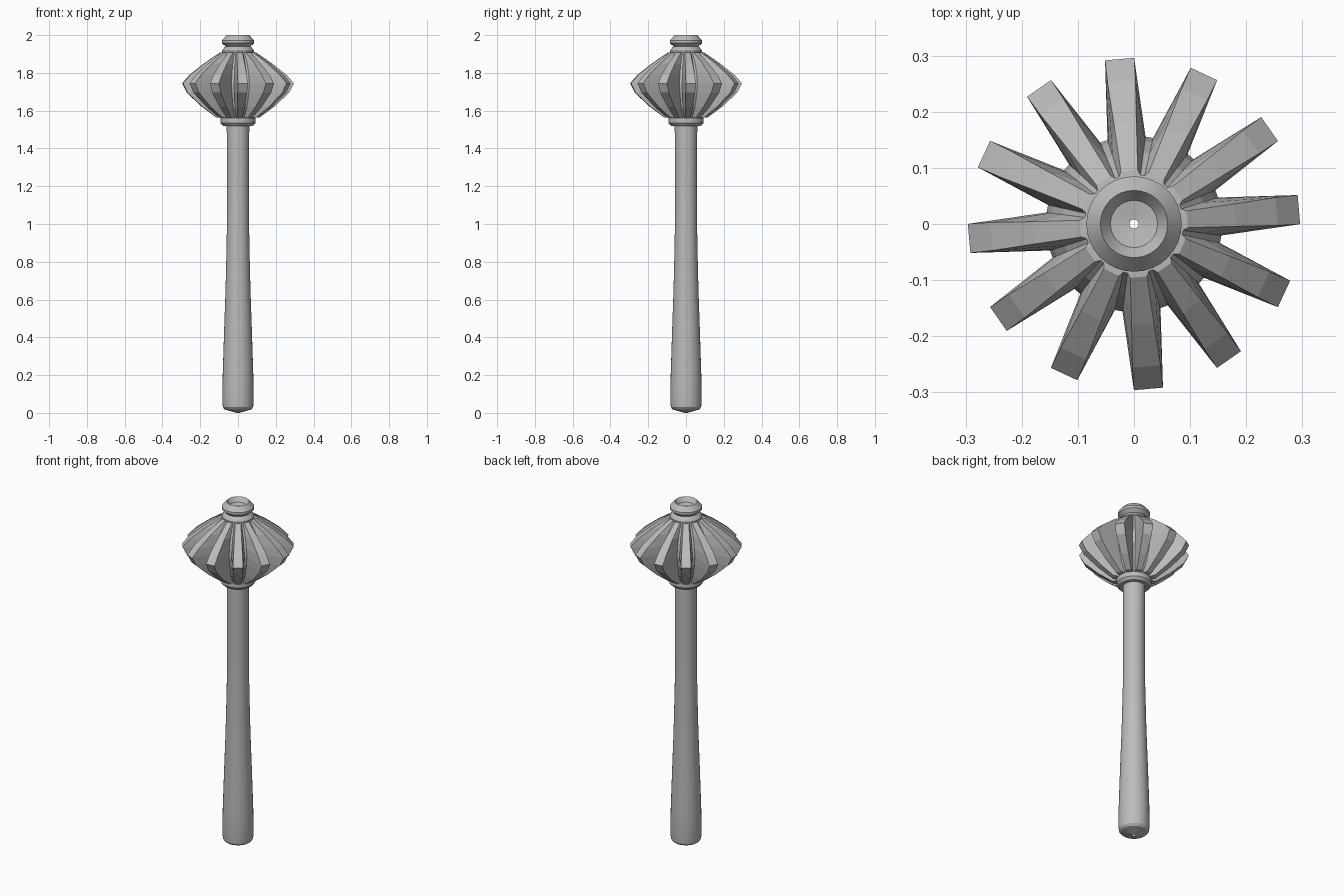
import bpy, bmesh, math

if "Cube" in bpy.data.objects:
    bpy.data.objects.remove(bpy.data.objects["Cube"])

steel = bpy.data.materials.new("grey steel")
steel.diffuse_color = (0.5, 0.5, 0.5, 1)
steel.use_nodes = True
steel.node_tree.nodes["Principled BSDF"].inputs["Base Color"].default_value = steel.diffuse_color


def finish(name, bm, smooth):
    bmesh.ops.recalc_face_normals(bm, faces=bm.faces)
    mesh = bpy.data.meshes.new(name)
    bm.to_mesh(mesh)
    bm.free()
    mesh.materials.append(steel)
    ob = bpy.data.objects.new(name, mesh)
    bpy.context.collection.objects.link(ob)
    if smooth:
        bpy.ops.object.select_all(action='DESELECT')
        ob.select_set(True)
        bpy.context.view_layer.objects.active = ob
        bpy.ops.object.shade_smooth_by_angle(angle=math.radians(30))
    return ob


def bridge(name, rings, smooth):
    """Skin a stack of closed rings of (x, y, z) points."""
    bm = bmesh.new()
    loops = [[bm.verts.new(p) for p in ring] for ring in rings]
    n = len(loops[0])
    for a, b in zip(loops, loops[1:]):
        for i in range(n):
            j = (i + 1) % n
            bm.faces.new((a[i], a[j], b[j], b[i]))
    return finish(name, bm, smooth)


def lathe(name, profile, sides=32):
    ring = [math.tau * i / sides for i in range(sides)]
    return bridge(name, [[(r * math.cos(t), r * math.sin(t), z) for t in ring]
                         for r, z in profile], True)


# Tapered handle with a shallow pointed butt and a fine bore
lathe("handle", [(0.008, 0.0), (0.07, 0.018), (0.08, 0.03), (0.083, 0.06),
                 (0.081, 0.2), (0.074, 0.42), (0.066, 0.65), (0.06, 0.9),
                 (0.058, 1.1), (0.058, 1.3), (0.06, 1.54)])

# Collar under the head
lathe("lower_collar", [(0.058, 1.52), (0.08, 1.52), (0.093, 1.535),
                       (0.093, 1.562), (0.08, 1.568), (0.058, 1.568)])

# Neck and dished knob on top of the head
lathe("top_knob", [(0.06, 1.89), (0.085, 1.895), (0.085, 1.917), (0.07, 1.937),
                   (0.066, 1.94), (0.085, 1.958), (0.085, 1.972), (0.06, 2.0),
                   (0.042, 1.975), (0.008, 1.97)])

# Head: twelve flanges with valleys between; levels are
# (height, flange radius, flange half width, valley radius)
levels = [(1.562, 0.07, 0.008, 0.06), (1.565, 0.115, 0.015, 0.088),
          (1.62, 0.19, 0.020, 0.125), (1.695, 0.27, 0.025, 0.15),
          (1.745, 0.295, 0.026, 0.157), (1.79, 0.255, 0.025, 0.15),
          (1.85, 0.18, 0.020, 0.128), (1.908, 0.095, 0.015, 0.088),
          (1.91, 0.07, 0.008, 0.06)]
COUNT = 12
rings = []
for z, r, w, valley in levels:
    ring = []
    for k in range(COUNT):
        a = math.radians(5) + math.tau * k / COUNT
        for side in (-1, 1):
            ring.append((r * math.cos(a) - side * w * math.sin(a),
                         r * math.sin(a) + side * w * math.cos(a), z))
        for offset in (12.5, 17.5):
            t = a + math.radians(offset)
            ring.append((valley * math.cos(t), valley * math.sin(t), z))
    rings.append(ring)
bridge("flanged_head", rings, False)
